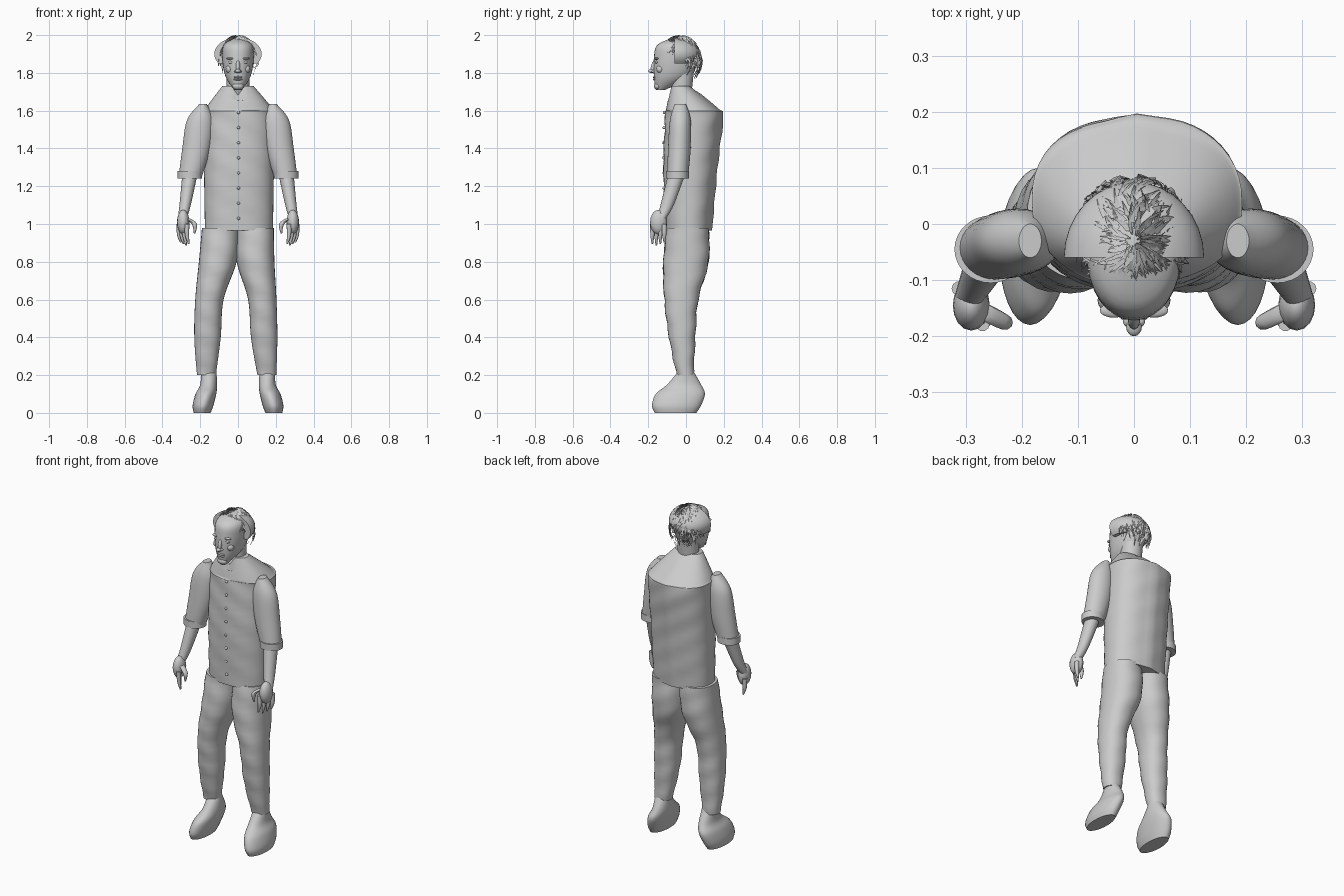
import bpy, math, random
from mathutils import Vector

random.seed(4)
if "Cube" in bpy.data.objects:
    bpy.data.objects.remove(bpy.data.objects["Cube"])

colour = (.6, .6, .6, 1)
grey = bpy.data.materials.new("plain grey")
grey.use_nodes = True
grey.diffuse_color = colour
grey.node_tree.nodes["Principled BSDF"].inputs["Base Color"].default_value = colour


def finish(name, verts, faces):
    mesh = bpy.data.meshes.new(name)
    mesh.from_pydata(verts, [], faces)
    mesh.materials.append(grey)
    part = bpy.data.objects.new(name, mesh)
    bpy.context.collection.objects.link(part)
    bpy.ops.object.select_all(action='DESELECT')
    part.select_set(True)
    bpy.context.view_layer.objects.active = part
    bpy.ops.object.shade_smooth_by_angle(angle=math.radians(40))


def spline(rows, steps):
    """Smooth in-between sections through the given ones."""
    result = []
    last = len(rows) - 1
    for i in range(last):
        before, start, end, after = (rows[max(0, min(last, i + k))] for k in (-1, 0, 1, 2))
        for step in range(steps):
            t = step / steps
            result.append([b + t * ((c - a) / 2 + t * ((2 * a - 5 * b + 4 * c - d) / 2
                           + t * (3 * b - a - 3 * c + d) / 2))
                           for a, b, c, d in zip(before, start, end, after)])
    return result + [rows[last]]


def loft(name, rows, sides=32, steps=6, power=2, mirror=1, warp=None):
    """Stack of rounded sections, each (z, centre x, centre y, radius x, radius y)."""
    verts, faces = [], []
    rings = spline(rows, steps)
    for z, centre_x, centre_y, radius_x, radius_y in rings:
        for k in range(sides):
            turn = math.tau * k / sides
            c, s = math.cos(turn), math.sin(turn)
            point = Vector((centre_x + radius_x * math.copysign(abs(c) ** (2 / power), c),
                            centre_y + radius_y * math.copysign(abs(s) ** (2 / power), s), z))
            point.x *= mirror
            if warp:
                warp(point)
            verts.append(point)
    for r in range(len(rings) - 1):
        for k in range(sides):
            a, b = r * sides + k, r * sides + (k + 1) % sides
            faces.append((a, b, b + sides, a + sides))
    faces.append(tuple(reversed(range(sides))))
    faces.append(tuple(range(len(verts) - sides, len(verts))))
    descending = rows[-1][0] < rows[0][0]
    if descending != (mirror < 0):
        faces = [face[::-1] for face in faces]
    finish(name, verts, faces)


def digit(name, points, mirror):
    """Thin tapering finger through (x, y, z, radius) points."""
    loft(name, [(z, x, y, r, r) for x, y, z, r in points], sides=10, steps=3, mirror=mirror)


def blob(name, centre, radii, tilt=0):
    bpy.ops.mesh.primitive_uv_sphere_add(segments=16, ring_count=10, location=centre)
    part = bpy.context.object
    part.name, part.scale, part.rotation_euler.x = name, radii, tilt
    part.data.materials.append(grey)
    bpy.ops.object.shade_smooth()


# Shirt body with a spine ridge, soft creases and an open collar
def shirt_shape(point):
    if point.z > 1.66 and point.y < -.03:
        point.z -= max(0, .035 - abs(point.x)) * 1.4
    if point.y > .05:
        point.y += .008 * math.exp(-(point.x / .03) ** 2)
    if 1 < point.z < 1.6:
        point.y += .003 * math.sin(point.z * 43 + point.x * 25)


loft("shirt_body", [(.965, .005, .01, .18, .12), (1.3, .005, .02, .185, .14),
                    (1.57, .005, .04, .185, .15), (1.61, .005, .03, .178, .135),
                    (1.73, 0, -.03, .083, .05)],
     sides=48, steps=8, power=2.3, warp=shirt_shape)
for i in range(8):
    blob("shirt_button", (.003, -.112 - .006 * math.sin(i * .4), 1.03 + i * .08), [.008] * 3)


# Trouser creases, with the knees swaying to one side
def trouser_shape(point):
    point.y += .003 * math.sin(point.z * 50 + point.x * 20)
    point.x -= .012 * math.sin(point.z * math.pi)


for side, mirror in (("right", -1), ("left", 1)):
    # Leg and flat-soled shoe
    loft(side + "_trouser_leg", [(.2, .16, -.005, .05, .045), (.4, .15, -.02, .07, .07),
                                 (.6, .14, -.025, .075, .09), (.8, .1, 0, .1, .12),
                                 (.98, .09, .01, .1, .11)],
         power=2.2, mirror=mirror, warp=trouser_shape)
    loft(side + "_shoe", [(0, .19, -.055, .045, .11), (.04, .185, -.05, .055, .13),
                          (.1, .17, -.03, .055, .13), (.15, .155, -.01, .045, .09),
                          (.22, .155, 0, .04, .04)], mirror=mirror)

    # Sleeve with a turned-up cuff, and forearm
    loft(side + "_sleeve", [(1.24, .255, -.045, .06, .055), (1.4, .22, -.035, .075, .06),
                            (1.55, .2, -.03, .07, .055), (1.635, .185, -.03, .02, .03)],
         mirror=mirror)
    loft(side + "_cuff", [(z, .255, -.045, .065, .06) for z in (1.24, 1.28)], mirror=mirror)
    loft(side + "_forearm", [(1.03, .295, -.13, .024, .025), (1.1, .28, -.1, .03, .035),
                             (1.26, .255, -.05, .04, .045)], sides=20, mirror=mirror)

    # Hand with four fingers and an inward thumb
    blob(side + "_palm", (.29 * mirror, -.145, 1.01), (.033, .045, .065))
    for i in range(4):
        x, y = .27 + .014 * i, -.178 + .021 * i
        tip = .885 + .008 * abs(i - 1)
        digit(side + "_finger", [(x, y, 1, .013), (x, y, .94, .011), (x - .01, y, tip, .004)], mirror)
    digit(side + "_thumb", [(.27, -.155, 1.03, .016), (.23, -.175, 1, .014),
                            (.23, -.175, .95, .004)], mirror)

    # Paired facial features
    blob(side + "_nostril", (.012 * mirror, -.172, 1.808), (.008, .011, .007))
    blob(side + "_eye", (.035 * mirror, -.153, 1.856), (.016, .012, .008))
    blob(side + "_brow", (.036 * mirror, -.154, 1.876), (.025, .013, .007))
    blob(side + "_cheek", (.043 * mirror, -.136, 1.82), [.022] * 3)

# Neck and head
loft("neck", [(1.65, 0, -.025, .06, .05), (1.84, 0, -.02, .06, .065)])
loft("head", [(1.71, 0, -.135, .02, .025), (1.78, 0, -.075, .066, .095),
              (1.88, 0, -.05, .084, .12), (1.95, 0, -.05, .074, .1),
              (1.988, 0, -.04, .01, .02)], power=2.15)

# Central facial features
blob("nose_bridge", (0, -.171, 1.835), (.011, .014, .038), tilt=-.28)
blob("nose_tip", (0, -.183, 1.81), (.014, .017, .011))
for name, z in (("upper_lip", 1.777), ("lower_lip", 1.766)):
    blob(name, (0, -.165, z), (.025, .011, .006))
blob("chin", (0, -.15, 1.73), (.03, .02, .02))


# Hair shell, cut off flat in front of the ears
def cut_front(point):
    point.y = max(point.y, -.06)


dome = [(math.sin(k / 5), math.cos(k / 5)) for k in range(-3, 8)]
loft("hair_shell", [(1.9 + .088 * up, 0, -.06, .125 * out, .135 * out) for up, out in dome],
     steps=2, warp=cut_front)

# Loose hair locks fanning from the crown, longer at the back
verts, faces = [], []
crown = Vector((0, -.03, 1.85))
for i in range(520):
    turn = random.uniform(0, math.tau)
    back = (1 + math.sin(turn)) / 2
    start = random.uniform(.05, .6 + 1.25 * back)
    length = random.uniform(.25, .42)
    lift = random.uniform(.95, 1.02)
    swirl = random.uniform(-.35, .35)
    for step in range(4):
        along = step / 3
        polar = start + length * along
        for edge in (-1, 1):
            spread = edge * .045 * (1 - .9 * along) / max(.3, math.sin(polar))
            angle = turn + swirl * along + spread
            reach = lift + .02 * along + .015 * edge
            nape = 1 - .3 * max(0, -math.cos(polar))
            out = reach * nape * math.sin(polar)
            verts.append(crown + Vector((.108 * out * math.cos(angle), .115 * out * math.sin(angle),
                                         min(.15, .146 * reach * math.cos(polar)))))
        if step:
            n = len(verts)
            faces.append((n - 4, n - 3, n - 1, n - 2))
finish("hair_locks", verts, faces)
